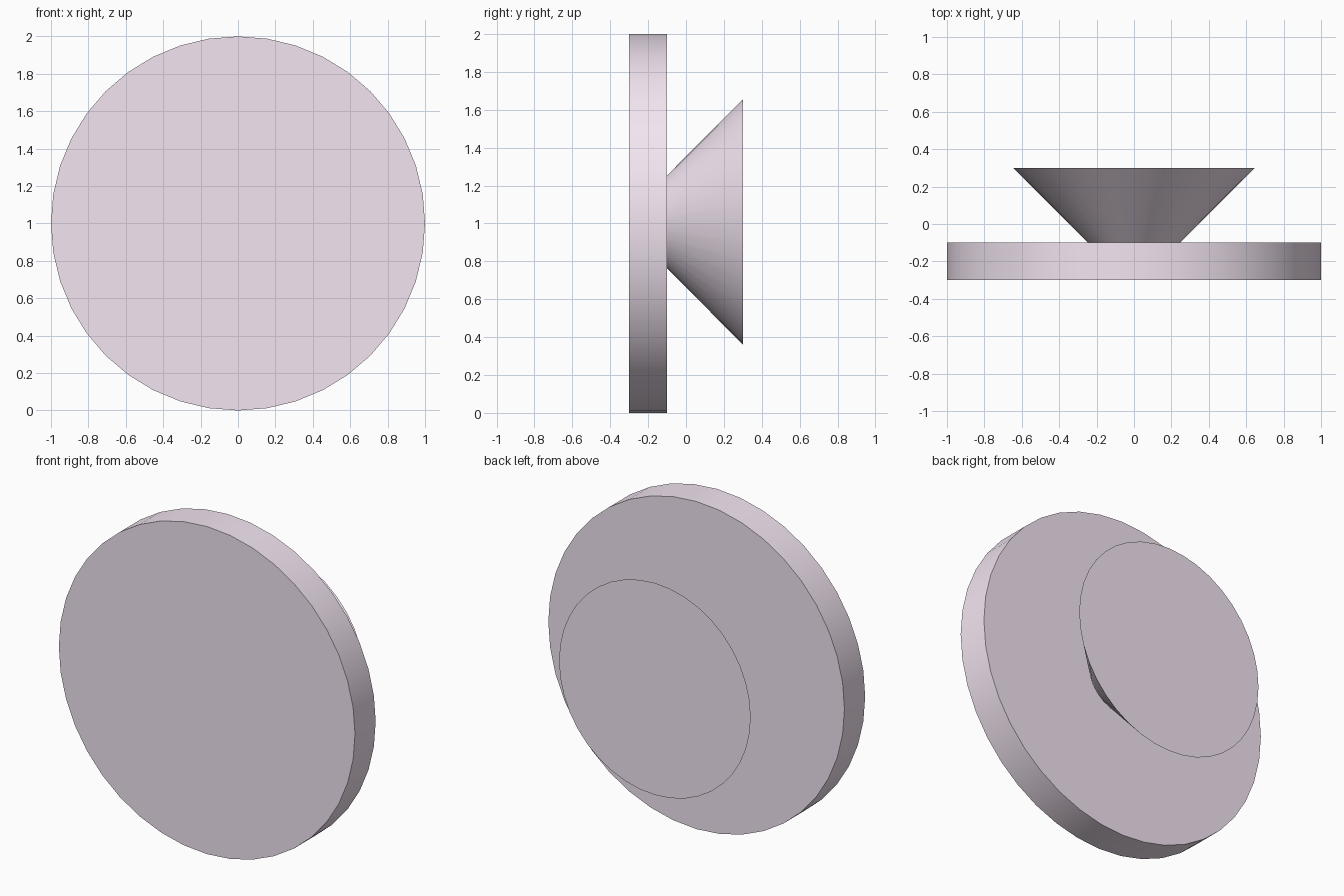
import bpy
from math import radians

if "Cube" in bpy.data.objects:
    bpy.data.objects.remove(bpy.data.objects["Cube"])

# Pale pinkish finish shared by both parts
finish = bpy.data.materials.new("pale_finish")
finish.diffuse_color = (0.90, 0.79, 0.89, 1)
finish.use_nodes = True
finish.node_tree.nodes["Principled BSDF"].inputs["Base Color"].default_value = finish.diffuse_color


def turned_part(name, y_front, y_back, r_front, r_back, z):
    """Round part whose axis runs front to back along y."""
    bpy.ops.mesh.primitive_cone_add(
        vertices=40, radius1=r_front, radius2=r_back, depth=y_back - y_front,
        location=(0, (y_front + y_back) / 2, z), rotation=(radians(-90), 0, 0))
    part = bpy.context.object
    part.name = name
    part.data.materials.append(finish)
    bpy.ops.object.transform_apply(location=False, rotation=True, scale=True)
    bpy.ops.object.shade_smooth_by_angle(angle=radians(30))
    return part


# Thick front disc
turned_part("disc", -0.3, -0.1, 1.0, 1.0, 1.0)

# Flared mount behind the disc, set slightly into it
turned_part("flared_mount", -0.11, 0.3, 0.235, 0.647, 1.008)
